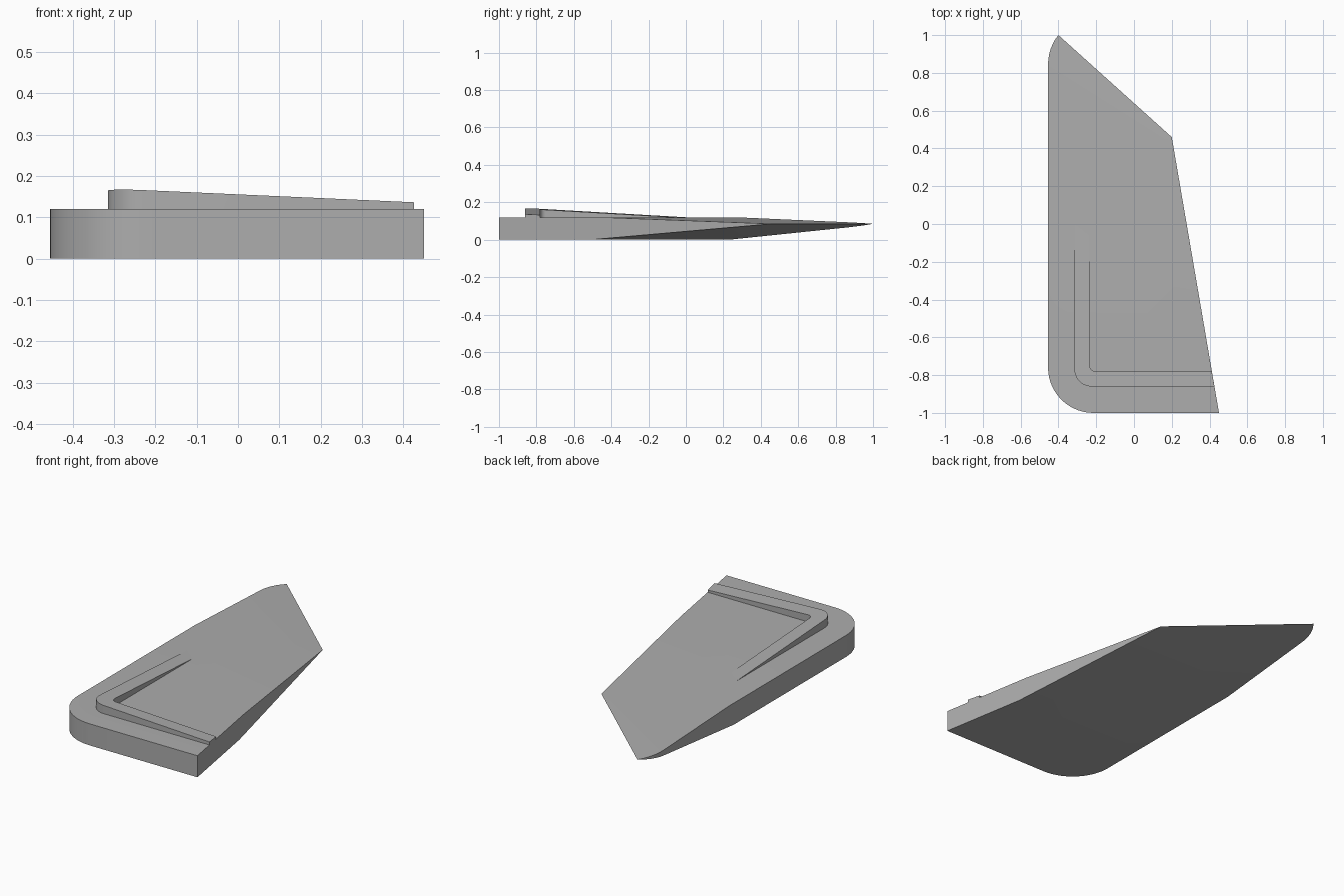
import bpy, bmesh
from math import cos, sin, radians, asin, degrees
from mathutils import Vector

if "Cube" in bpy.data.objects:
    bpy.data.objects.remove(bpy.data.objects["Cube"])

grey = bpy.data.materials.new("plain grey")
grey.diffuse_color = (0.42, 0.42, 0.42, 1)
grey.use_nodes = True
grey.node_tree.nodes["Principled BSDF"].inputs["Base Color"].default_value = grey.diffuse_color

TOP = 0.12            # height of the flat upper face
EDGE_Z = 0.085        # height of the sharp tip edge
TIP_L = Vector((-0.40, 1.0))
TIP_R = Vector((0.20, 0.46))


def arc(cx, cy, r, a0, a1, n):
    return [(cx + r * cos(radians(a0 + (a1 - a0) * i / n)),
             cy + r * sin(radians(a0 + (a1 - a0) * i / n))) for i in range(n + 1)]


def fill_open(bm):
    edges = [e for e in bm.edges if e.is_boundary]
    if edges:
        bmesh.ops.holes_fill(bm, edges=edges, sides=0)


def cut(bm, p0, p1, p2, keep_below):
    """Slice away everything above (or below) the plane through three points."""
    p0, p1, p2 = Vector(p0), Vector(p1), Vector(p2)
    n = (p1 - p0).cross(p2 - p0).normalized()
    if (n.z > 0) != keep_below:
        n.negate()
    bmesh.ops.bisect_plane(bm, geom=bm.verts[:] + bm.edges[:] + bm.faces[:], dist=1e-5,
                           plane_co=p0, plane_no=n, clear_outer=True)
    fill_open(bm)


def prism(outline, z0, z1):
    bm = bmesh.new()
    face = bm.faces.new([bm.verts.new((x, y, z0)) for x, y in outline])
    out = bmesh.ops.extrude_face_region(bm, geom=[face])
    for v in out["geom"]:
        if isinstance(v, bmesh.types.BMVert):
            v.co.z = z1
    # extrusion can drop the starting cap, so close it again
    fill_open(bm)
    bmesh.ops.recalc_face_normals(bm, faces=bm.faces[:])
    return bm


def finish(bm, name):
    bmesh.ops.remove_doubles(bm, verts=bm.verts[:], dist=2e-4)
    bmesh.ops.dissolve_degenerate(bm, edges=bm.edges[:], dist=1e-4)
    bmesh.ops.recalc_face_normals(bm, faces=bm.faces[:])
    mesh = bpy.data.meshes.new(name)
    bm.to_mesh(mesh)
    bm.free()
    mesh.materials.append(grey)
    ob = bpy.data.objects.new(name, mesh)
    bpy.context.collection.objects.link(ob)
    bpy.ops.object.select_all(action='DESELECT')
    ob.select_set(True)
    bpy.context.view_layer.objects.active = ob
    bpy.ops.object.shade_smooth_by_angle(angle=radians(25))
    return ob


# Wedge plate: rounded outline, tapering to a sharp slanted tip edge
r = 0.25
tip_angle = 180 - degrees(asin((TIP_L.y - 0.845) / r))
outline = arc(-0.215, -0.76, 0.24, 270, 180, 14)
outline += arc(-0.205, 0.845, r, 180, tip_angle, 6)[:-1]
outline += [tuple(TIP_L), tuple(TIP_R), (0.45, -1.0)]
plate = prism(outline, 0, TOP)
tip_a, tip_b = (*TIP_L, EDGE_Z), (*TIP_R, EDGE_Z)
cut(plate, tip_a, tip_b, (TIP_R.x, TIP_R.y - 0.82, 0), False)
cut(plate, tip_a, tip_b, (TIP_R.x, TIP_R.y - 0.78, TOP), True)
finish(plate, "wedge_plate")

# Raised corner rib: an L that sinks into the plate towards its back end
rib_outline = [(-0.235, 0.06), (-0.315, 0.06)]
rib_outline += arc(-0.225, -0.77, 0.09, 180, 270, 10)
rib_outline += [(0.426, -0.86), (0.412, -0.78)]
rib_outline += arc(-0.205, -0.75, 0.03, 270, 180, 5)
rib = prism(rib_outline, TOP - 0.0005, 0.22)


def rib_height(x, y):
    return (x, y, TOP - 0.045 * (x + 0.315) - 0.058 * y)


cut(rib, rib_height(0, 0), rib_height(1, 0), rib_height(0, 1), True)
finish(rib, "corner_rib")
